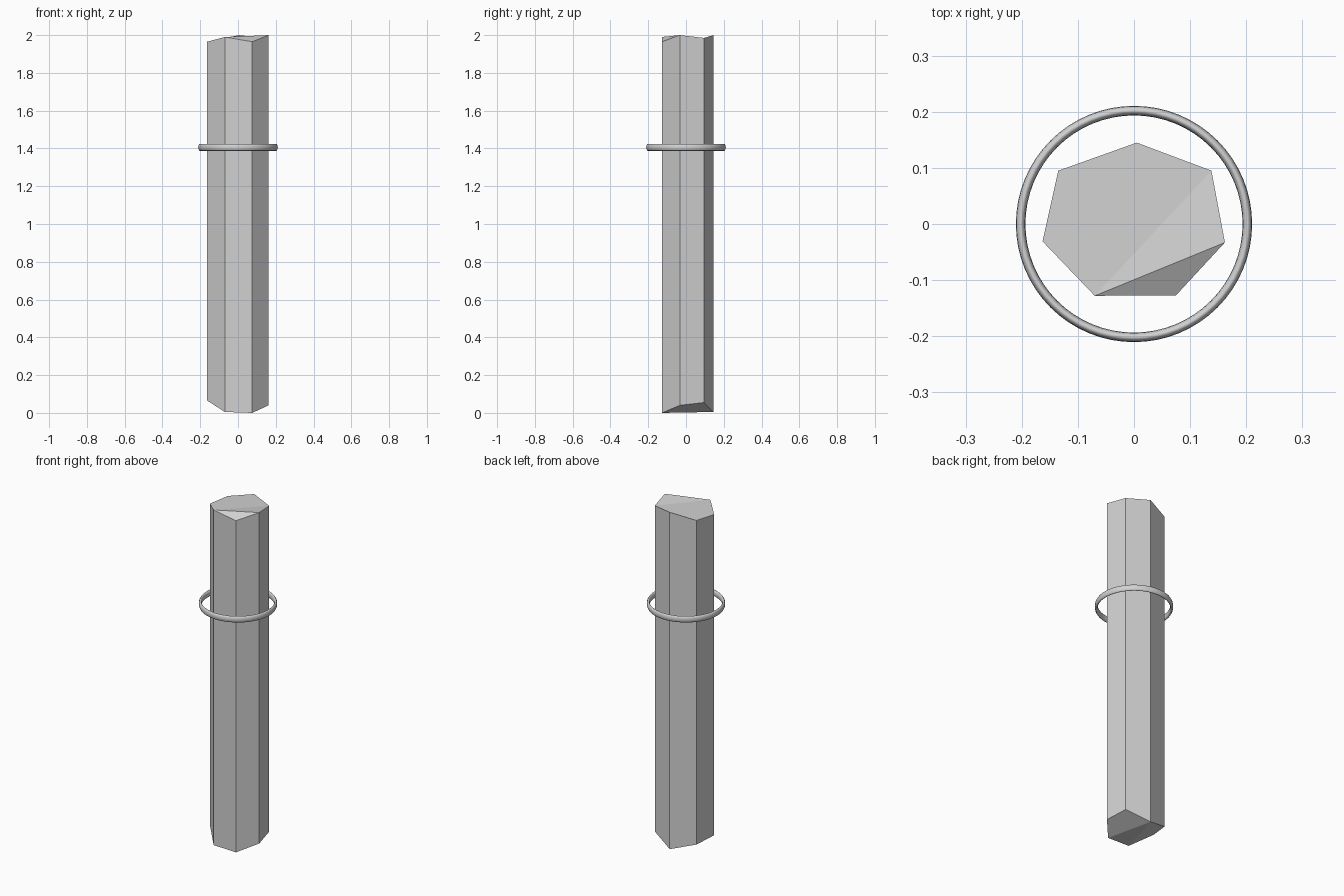
import bpy, bmesh

cube = bpy.data.objects.get("Cube")
if cube:
    bpy.data.objects.remove(cube, do_unlink=True)

# Single stone grey shared by both parts
grey = bpy.data.materials.new("stone_grey")
grey.use_nodes = True
colour = (0.64, 0.64, 0.64, 1)
grey.diffuse_color = colour
bsdf = next(n for n in grey.node_tree.nodes if n.type == 'BSDF_PRINCIPLED')
bsdf.inputs["Base Color"].default_value = colour

# Seven-sided column: each corner is x, y, bottom height, top height
corners = [
    (0.005, 0.145, 0.005, 2.00),
    (-0.135, 0.095, 0.05, 1.97),
    (-0.163, -0.031, 0.065, 1.965),
    (-0.07, -0.128, 0.005, 1.99),
    (0.075, -0.127, 0.0, 1.965),
    (0.162, -0.033, 0.04, 2.00),
    (0.138, 0.095, 0.055, 1.985),
]
bm = bmesh.new()
low = [bm.verts.new((x, y, b)) for x, y, b, t in corners]
high = [bm.verts.new((x, y, t)) for x, y, b, t in corners]
n = len(corners)
for i in range(n):
    j = (i + 1) % n
    bm.faces.new((low[i], low[j], high[j], high[i]))

# Uneven broken ends, folded along chords between corners
for ring, pieces in ((high, ("01236", "356", "345")),
                     (low, ("0123", "034", "0456"))):
    for piece in pieces:
        bm.faces.new([ring[int(c)] for c in piece])
bmesh.ops.recalc_face_normals(bm, faces=bm.faces)
mesh = bpy.data.meshes.new("column")
bm.to_mesh(mesh)
bm.free()
column = bpy.data.objects.new("column", mesh)
bpy.context.collection.objects.link(column)
mesh.materials.append(grey)

# Thin floating band with a tall oval section
bpy.ops.mesh.primitive_torus_add(major_radius=0.202, minor_radius=0.0085,
                                 major_segments=64, minor_segments=12,
                                 location=(0, 0, 1.406))
band = bpy.context.object
band.name = "floating_ring"
band.scale.z = 2.2
bpy.ops.object.transform_apply(location=False, rotation=False, scale=True)
bpy.ops.object.shade_smooth()
band.data.materials.append(grey)
